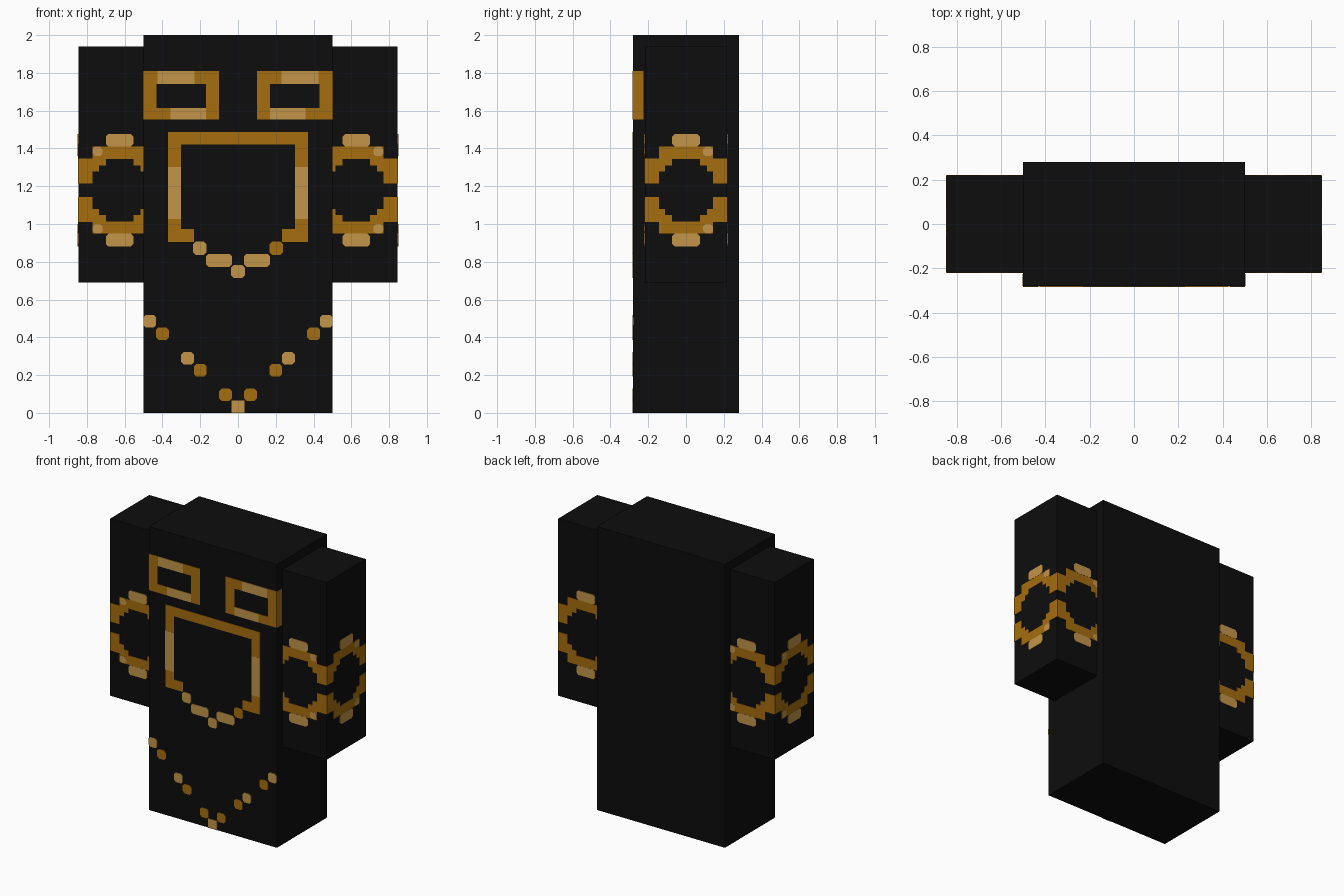
import bpy, bmesh
from mathutils import Vector

cube = bpy.data.objects.get("Cube")
if cube:
    bpy.data.objects.remove(cube, do_unlink=True)


def material(name, rgb):
    m = bpy.data.materials.new(name)
    m.use_nodes = True
    m.diffuse_color = (*rgb, 1)
    bsdf = m.node_tree.nodes["Principled BSDF"]
    bsdf.inputs["Base Color"].default_value = (*rgb, 1)
    bsdf.inputs["Roughness"].default_value = 0.9
    return m


BLACK = material("black", (0.004, 0.004, 0.004))
GOLD = material("dark gold", (0.376, 0.153, 0.0045))
PALE = material("pale gold", (0.552, 0.301, 0.065))


def finish(name, bm, mats):
    bmesh.ops.recalc_face_normals(bm, faces=bm.faces)
    me = bpy.data.meshes.new(name)
    bm.to_mesh(me)
    bm.free()
    for m in mats:
        me.materials.append(m)
    ob = bpy.data.objects.new(name, me)
    bpy.context.collection.objects.link(ob)
    return ob


def block(name, lo, hi):
    bm = bmesh.new()
    bmesh.ops.create_cube(bm, size=1)
    lo, hi = Vector(lo), Vector(hi)
    for v in bm.verts:
        v.co = (lo + hi) / 2 + v.co * (hi - lo)
    return finish(name, bm, [BLACK])


def plate(bm, place, rect, pale=0, cut=0.0):
    """Thin slab over rect (u0, u1, z0, z1); place(u, z, d) maps it onto a wall."""
    u0, u1, z0, z1 = rect
    if cut:
        c = cut
        pts = [(u0 + c, z0), (u1 - c, z0), (u1, z0 + c), (u1, z1 - c),
               (u1 - c, z1), (u0 + c, z1), (u0, z1 - c), (u0, z0 + c)]
    else:
        pts = [(u0, z0), (u1, z0), (u1, z1), (u0, z1)]
    top = 0.0035 if pale else 0.0025      # pale pieces lie over dark ones
    a = [bm.verts.new(place(u, z, -0.002)) for u, z in pts]
    b = [bm.verts.new(place(u, z, top)) for u, z in pts]
    n = len(pts)
    faces = [bm.faces.new(a), bm.faces.new(b)]
    faces += [bm.faces.new((a[i], a[(i + 1) % n], b[(i + 1) % n], b[i])) for i in range(n)]
    for f in faces:
        f.material_index = pale


# Main masses
BX, BY = 0.5, 0.28
AX, AR = 0.627, 0.218
block("body", (-BX, -BY, 0), (BX, BY, 2))
SIDES = (("left", 1), ("right", -1))
for side, s in SIDES:
    xs = sorted((s * (AX - AR), s * (AX + AR)))
    block(side + "_arm", (xs[0], -AR, 0.69), (xs[1], AR, 1.94))


def front(s):
    return lambda u, z, d: (s * u, -BY - d, z)


def body_side(s):
    return lambda u, z, d: (s * (BX + d), u, z)


# Eye frames, wrapping round the body's front corners
for side, s in SIDES:
    bm = bmesh.new()
    f = front(s)
    for r in ((0.10, 0.17, 1.553, 1.81), (0.432, 0.5, 1.553, 1.81),
              (0.17, 0.432, 1.742, 1.81), (0.17, 0.432, 1.553, 1.614)):
        plate(bm, f, r)
    plate(bm, f, (0.23, 0.425, 1.742, 1.81), 1)
    plate(bm, f, (0.17, 0.357, 1.553, 1.614), 1)
    plate(bm, body_side(s), (-0.28, -0.225, 1.553, 1.81))
    finish(side + "_eye_frame", bm, [GOLD, PALE])

# Chest shield outline
CUT = 0.014
bm = bmesh.new()
plate(bm, front(1), (-0.37, 0.37, 1.42, 1.487))
for side, s in SIDES:
    f = front(s)
    plate(bm, f, (0.302, 0.37, 0.905, 1.42))
    plate(bm, f, (0.302, 0.37, 1.027, 1.303), 1)
    plate(bm, f, (0.233, 0.302, 0.905, 0.974))
    plate(bm, f, (0.167, 0.238, 0.836, 0.908), int(s < 0), CUT)
    plate(bm, f, (0.031, 0.17, 0.773, 0.842), 1, CUT)
plate(bm, front(1), (-0.036, 0.036, 0.714, 0.783), 1, CUT)
finish("chest_shield", bm, [GOLD, PALE])

# Dotted hem in a V
bm = bmesh.new()
for s in (1, -1):
    f = front(s)
    for u, z, pale in ((0.467, 0.485, 1), (0.4, 0.419, 0), (0.267, 0.289, 1),
                       (0.2, 0.226, 0), (0.066, 0.096, 0)):
        plate(bm, f, (u - 0.034, u + 0.034, z - 0.034, z + 0.034), pale, CUT)
plate(bm, front(1), (-0.035, 0.035, 0, 0.066), 1)
finish("hem_dots", bm, [GOLD, PALE])


# Stepped ring bands on the three open walls of each arm
def arm_walls(s):
    return (lambda u, z, d: (s * (AX + u), -AR - d, z),
            lambda u, z, d: (s * (AX + AR + d), u, z),
            lambda u, z, d: (s * (AX - u), AR + d, z))


MID = 1.179
for side, s in SIDES:
    bm = bmesh.new()
    for wall in arm_walls(s):
        for k in (1, -1):
            def half(u, z, d, wall=wall, k=k):
                return wall(u, MID + k * z, d)
            plate(bm, half, (-0.073, 0.073, 0.23, 0.298), 1, CUT)
            plate(bm, half, (-0.143, 0.143, 0.165, 0.23))
            plate(bm, half, (0.09, 0.143, 0.18, 0.23), 1, CUT)
            for m in (1, -1):
                def quarter(u, z, d, half=half, m=m):
                    return half(m * u, z, d)
                plate(bm, quarter, (0.073, 0.143, 0.132, 0.165))
                plate(bm, quarter, (0.11, 0.143, 0.1, 0.132))
                plate(bm, quarter, (0.143, AR, 0.036, 0.168))
    finish(side + "_arm_band", bm, [GOLD, PALE])
